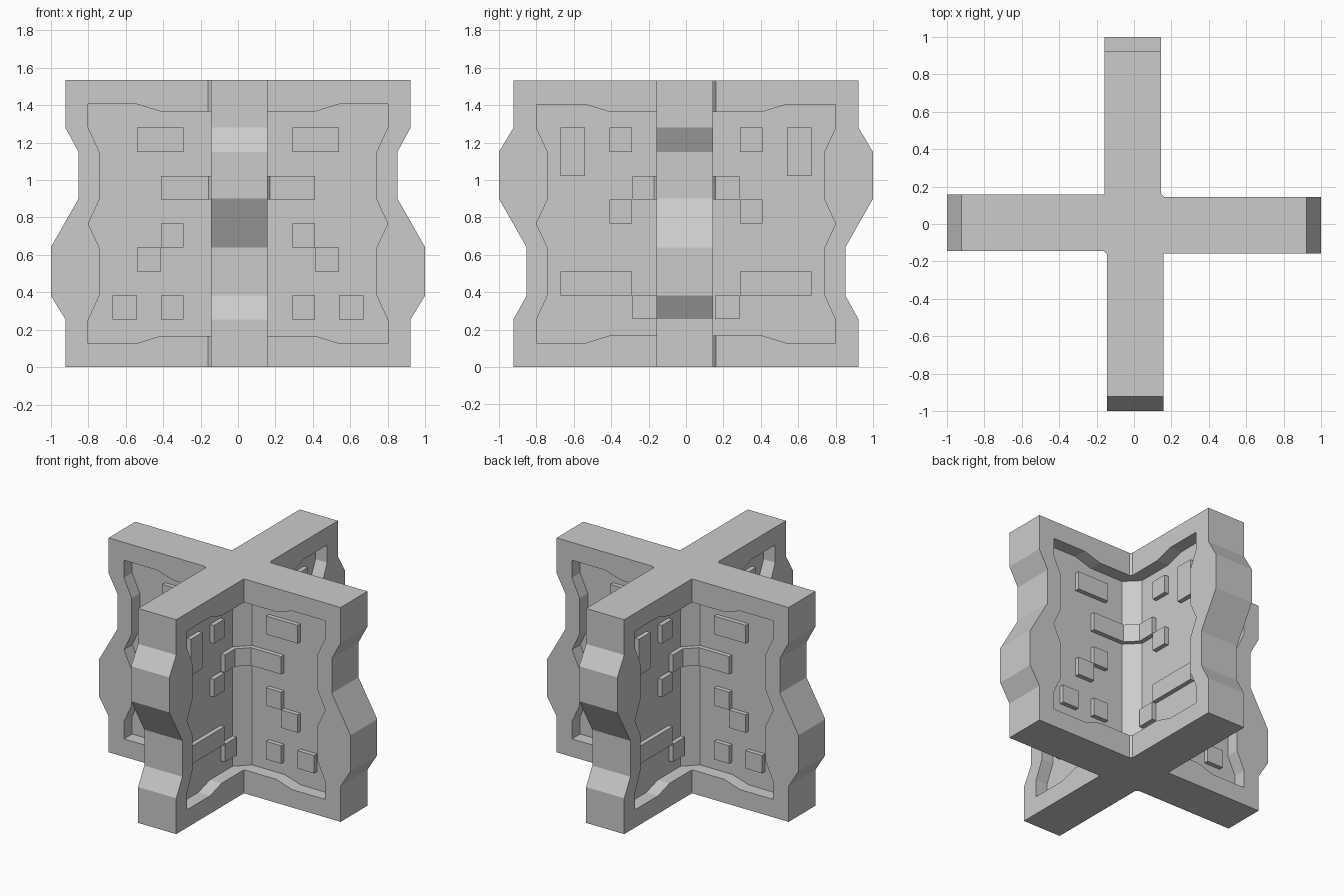
import bpy, bmesh

if "Cube" in bpy.data.objects:
    bpy.data.objects.remove(bpy.data.objects["Cube"])

D = 0.092      # recess depth
T = 0.032      # raised block thickness
H = 1.533      # total height


def new_object(name, bm):
    bmesh.ops.recalc_face_normals(bm, faces=bm.faces[:])
    me = bpy.data.meshes.new(name)
    bm.to_mesh(me)
    bm.free()
    ob = bpy.data.objects.new(name, me)
    bpy.context.scene.collection.objects.link(ob)
    return ob


def loft(name, rings):
    bm = bmesh.new()
    vs = [[bm.verts.new(p) for p in ring] for ring in rings]
    n = len(vs[0])
    for a, b in zip(vs, vs[1:]):
        for i in range(n):
            j = (i + 1) % n
            bm.faces.new((a[i], a[j], b[j], b[i]))
    bm.faces.new(vs[0][::-1])
    bm.faces.new(vs[-1])
    return new_object(name, bm)


def prism(name, pts, lo, hi, to3d):
    return loft(name, [[to3d(a, b, d) for a, b in pts] for d in (lo, hi)])


# Cross-shaped body: plan outline lofted through the wavy end profile
def plan(lx, ly, z):
    a, b, k = 0.145, 0.157, 0.16
    half = [(lx, -b), (lx, a), (k, a), (a, k), (a, ly), (-b, ly), (-b, b)]
    return [(x, y, z) for x, y in half] + [(-x, -y, z) for x, y in half]


levels = [(0, .922, .922), (.256, .922, .922), (.383, 1, .852), (.64, 1, .852),
          (.9, .852, 1), (1.15, .852, 1), (1.28, .922, .922), (H, .922, .922)]
body = loft("cross_body", [plan(lx, ly, z) for z, lx, ly in levels])

# Upper half of the recessed panel outline, mirrored about mid height
upper = [(.8, .767), (.74, .895), (.74, 1.15), (.8, 1.28), (.8, 1.405),
         (.54, 1.405), (.41, 1.365), (.2, 1.365)]
panel = upper + [(u, H - z) for u, z in upper[:0:-1]]

# Raised blocks: (u0, u1, z0, z1) on the x arms and on the y arms
blocks_x = [(.29, .54, 1.15, 1.28), (.29, .41, .64, .767), (.41, .54, .512, .64),
            (.29, .41, .256, .384), (.54, .67, .256, .384)]
blocks_y = [(.29, .41, 1.15, 1.28), (.54, .67, 1.022, 1.28), (.29, .41, .767, .895),
            (.29, .67, .384, .512), (.155, .285, .256, .384)]

cutters = []
for sx in (1, -1):
    for sy in (1, -1):
        c = 0.145 if sx * sy > 0 else 0.157
        w = c - D

        def on_x(u, z, d):
            return (sx * u, sy * d, z)

        def on_y(u, z, d):
            return (sx * d, sy * u, z)

        def flat(u, v, z):
            return (sx * u, sy * v, z)

        # Recess cutters for both walls and the bevelled corner
        cutters.append(prism("corner_cutter", [(c + .1, w), (c, w), (w, c), (w, c + .1),
                                               (c + .1, c + .1)], H - 1.365, 1.365, flat))
        cutters.append(prism("panel_cutter", panel, w, c + .1, on_x))
        cutters.append(prism("panel_cutter", panel, w, c + .1, on_y))

        # Raised blocks
        for blocks, m in ((blocks_x, on_x), (blocks_y, on_y)):
            for u0, u1, z0, z1 in blocks:
                prism("raised_block", [(u0, z0), (u1, z0), (u1, z1), (u0, z1)],
                      w - .005, w + T, m)

        # Band wrapping the corner
        def offset(t):
            return [(.41, w + t), (c + .414 * t, w + t), (w + t, c + .414 * t), (w + t, .285)]
        prism("corner_band", offset(T) + offset(-.005)[::-1], .895, 1.022, flat)

# Cut the recesses into the body
for cut in cutters:
    cut.hide_render = True
    mod = body.modifiers.new("recess", 'BOOLEAN')
    mod.operation = 'DIFFERENCE'
    mod.solver = 'EXACT'
    mod.object = cut
bpy.context.view_layer.update()
dg = bpy.context.evaluated_depsgraph_get()
carved = bpy.data.meshes.new_from_object(body.evaluated_get(dg))
body.modifiers.clear()
body.data = carved
for cut in cutters:
    bpy.data.objects.remove(cut)
